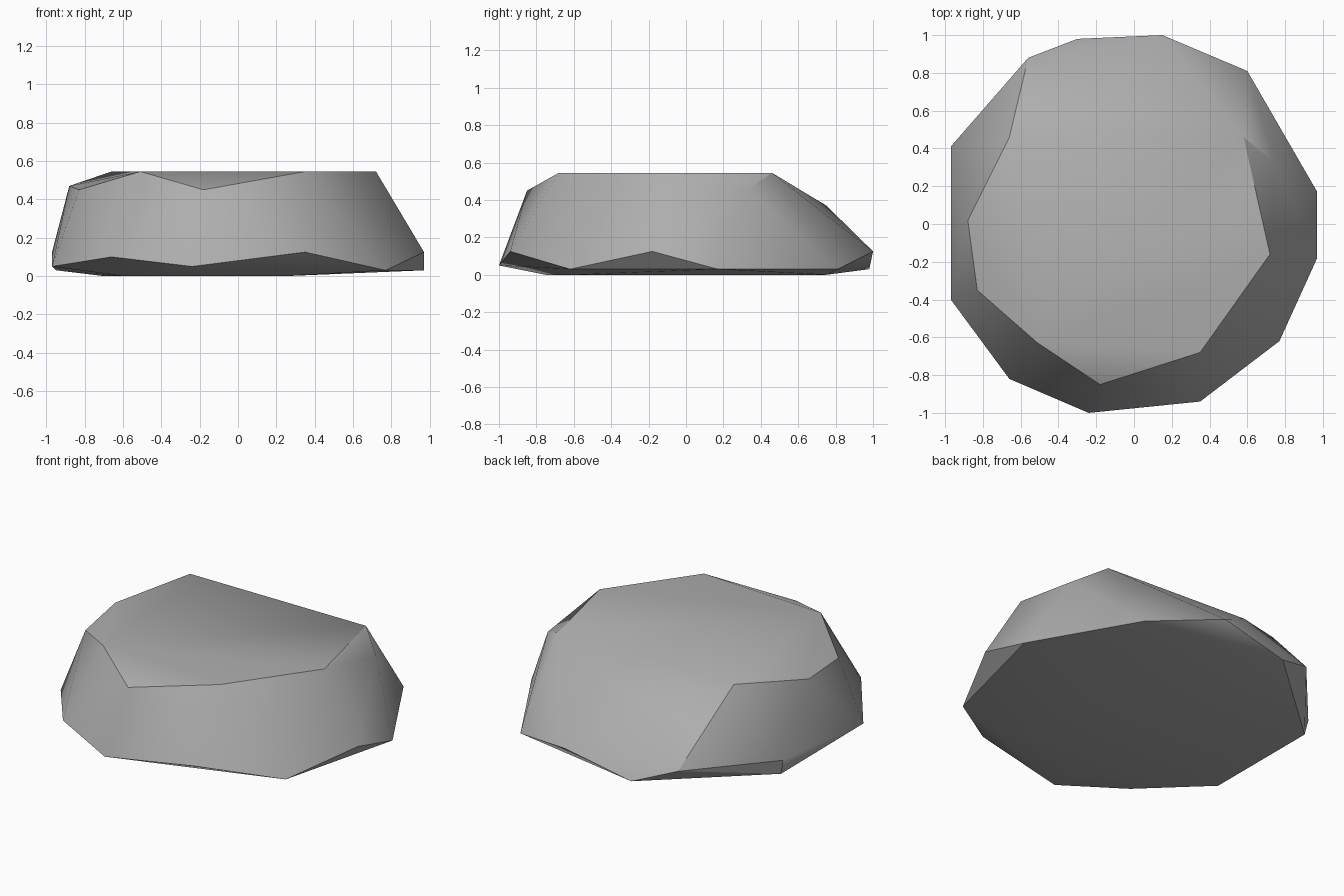
import bpy
import bmesh
from math import radians

# Remove the default cube
default_cube = bpy.data.objects.get("Cube")
if default_cube:
    bpy.data.objects.remove(default_cube, do_unlink=True)


def make_material(name, colour):
    material = bpy.data.materials.new(name)
    material.use_nodes = True
    material.diffuse_color = colour
    shader = next(n for n in material.node_tree.nodes if n.type == 'BSDF_PRINCIPLED')
    shader.inputs["Base Color"].default_value = colour
    shader.inputs["Roughness"].default_value = 0.9
    return material


def ring(height, outline):
    """Place a flat outline at one height."""
    return [(x, y, height) for x, y in outline]


def build_stone(name, corners, material):
    """Wrap the chipped corners in one closed faceted skin."""
    bm = bmesh.new()
    for corner in corners:
        bm.verts.new(corner)
    hull = bmesh.ops.convex_hull(bm, input=bm.verts[:])
    spare = set(hull["geom_interior"]) | set(hull["geom_unused"])
    spare_verts = [v for v in spare if isinstance(v, bmesh.types.BMVert)]
    if spare_verts:
        bmesh.ops.delete(bm, geom=spare_verts, context='VERTS')
    # Merge the triangles of each flat facet
    bmesh.ops.dissolve_limit(bm, angle_limit=radians(1), verts=bm.verts[:], edges=bm.edges[:])
    bmesh.ops.recalc_face_normals(bm, faces=bm.faces[:])
    mesh = bpy.data.meshes.new(name)
    bm.to_mesh(mesh)
    bm.free()
    mesh.materials.append(material)
    stone = bpy.data.objects.new(name, mesh)
    bpy.context.collection.objects.link(stone)
    return stone


TOP = 0.545
CHIP = 0.45
HIGH_RIM = 0.125
MID_RIM = 0.05
LOW_RIM = 0.03

# Flat top, with the corners chipped off just below it
top_corners = ring(TOP, [(-.66, .46), (.58, .46), (.72, -.16), (.35, -.68), (-.51, -.63)])
chipped_corners = ring(CHIP, [(.75, .32), (-.18, -.85), (-.83, -.35)])
chipped_corners += [(-.88, .02, .47), (-.2, .75, .37)]

# Widest outline, zigzagging between high and low corners
rim_corners = ring(HIGH_RIM, [(.35, -.94), (.97, -.18), (.15, 1), (-.56, .88), (-.97, .41)])
rim_corners += ring(MID_RIM, [(-.97, -.4), (-.24, -1)]) + [(-.66, -.82, .1)]
rim_corners += ring(LOW_RIM, [(.77, -.62), (.97, .17), (.6, .81), (-.3, .98), (-.95, .4)])

# Small flat underside
base_corners = ring(0, [(-.7, .2), (-.6, -.5), (-.2, -.75), (.25, -.6), (.25, .75), (-.4, .7)])

stone_grey = make_material("stone grey", (0.42, 0.42, 0.42, 1))
stone = build_stone("flat_stone", top_corners + chipped_corners + rim_corners + base_corners, stone_grey)

# Soft shading on shallow folds, crisp lines on the steep ones
bpy.ops.object.select_all(action='DESELECT')
stone.select_set(True)
bpy.context.view_layer.objects.active = stone
bpy.ops.object.shade_smooth_by_angle(angle=radians(32))
